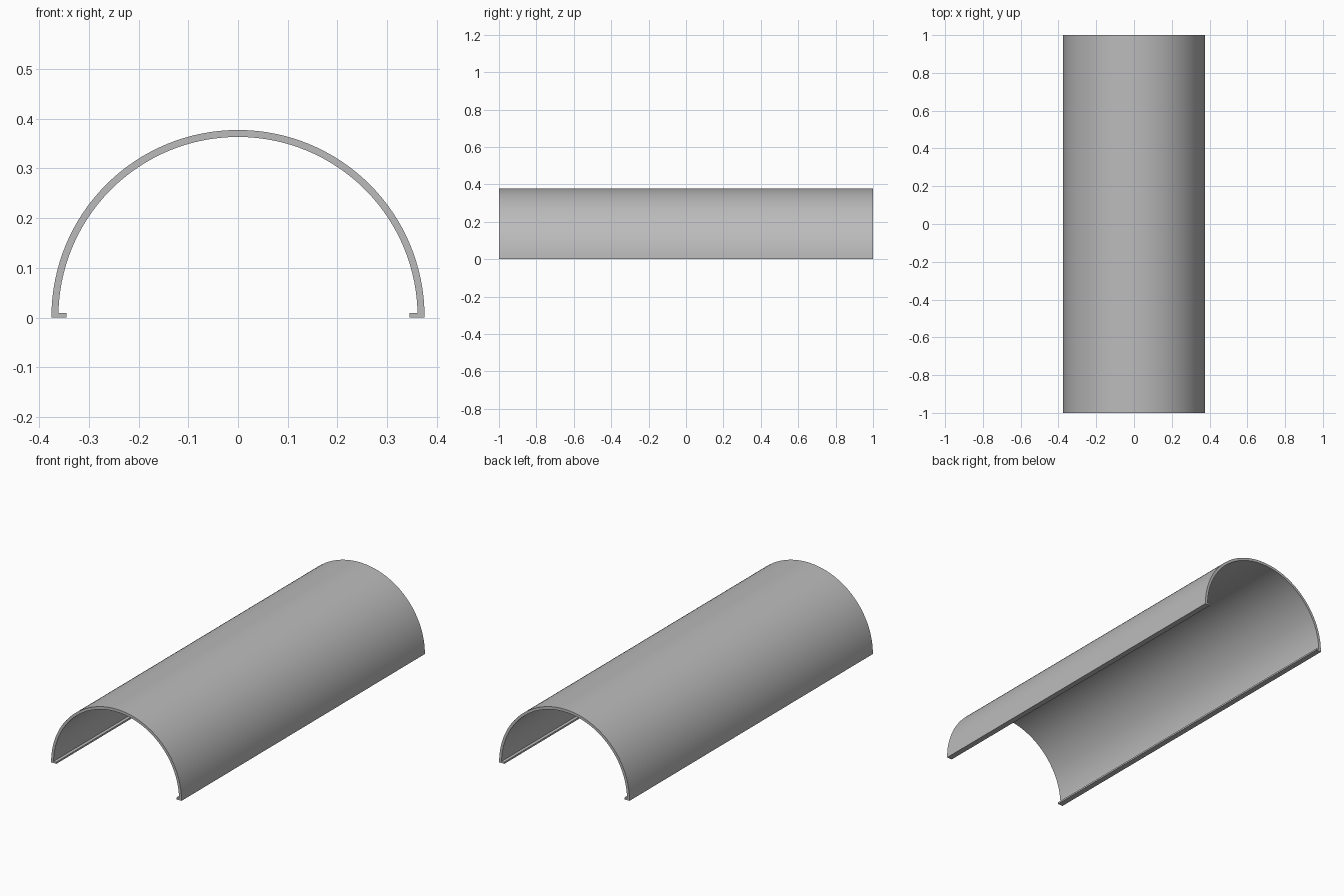
import bpy
import bmesh
from math import cos, sin, pi

cube = bpy.data.objects.get("Cube")
if cube:
    bpy.data.objects.remove(cube, do_unlink=True)

OUTER, INNER = 0.375, 0.361     # shell radii
LIP_X, LIP_TOP = 0.345, 0.009   # inward lip along each lower edge
RISE = 0.002                    # short straight foot below the arc
SEGMENTS = 64
HALF_LENGTH = 1.0

grey = bpy.data.materials.new("plain grey")
grey.use_nodes = True
colour = (0.5, 0.5, 0.5, 1)
grey.diffuse_color = colour
grey.node_tree.nodes["Principled BSDF"].inputs["Base Color"].default_value = colour


def arc(radius):
    """Half circle from +x over the top to -x."""
    steps = [pi * i / SEGMENTS for i in range(SEGMENTS + 1)]
    return [(radius * cos(a), RISE + radius * sin(a)) for a in steps]


# Closed cross-section: outer arc, left foot with lip, inner arc, right foot with lip
inner = arc(INNER)[::-1]
inner[0] = (-INNER, LIP_TOP)
inner[-1] = (INNER, LIP_TOP)
profile = (arc(OUTER)
           + [(-OUTER, 0), (-LIP_X, 0), (-LIP_X, LIP_TOP)]
           + inner
           + [(LIP_X, LIP_TOP), (LIP_X, 0), (OUTER, 0)])

# Extrude the cross-section along the length
bm = bmesh.new()
end = bm.faces.new([bm.verts.new((x, -HALF_LENGTH, z)) for x, z in profile])
ext = bmesh.ops.extrude_face_region(bm, geom=[end], use_keep_orig=True)
moved = [v for v in ext["geom"] if isinstance(v, bmesh.types.BMVert)]
bmesh.ops.translate(bm, vec=(0, 2 * HALF_LENGTH, 0), verts=moved)
bmesh.ops.recalc_face_normals(bm, faces=bm.faces)
mesh = bpy.data.meshes.new("half_round_cover")
bm.to_mesh(mesh)
bm.free()
mesh.materials.append(grey)

cover = bpy.data.objects.new("half_round_cover", mesh)
bpy.context.collection.objects.link(cover)
bpy.ops.object.select_all(action="DESELECT")
cover.select_set(True)
bpy.context.view_layer.objects.active = cover
bpy.ops.object.shade_smooth_by_angle(angle=pi / 6)
